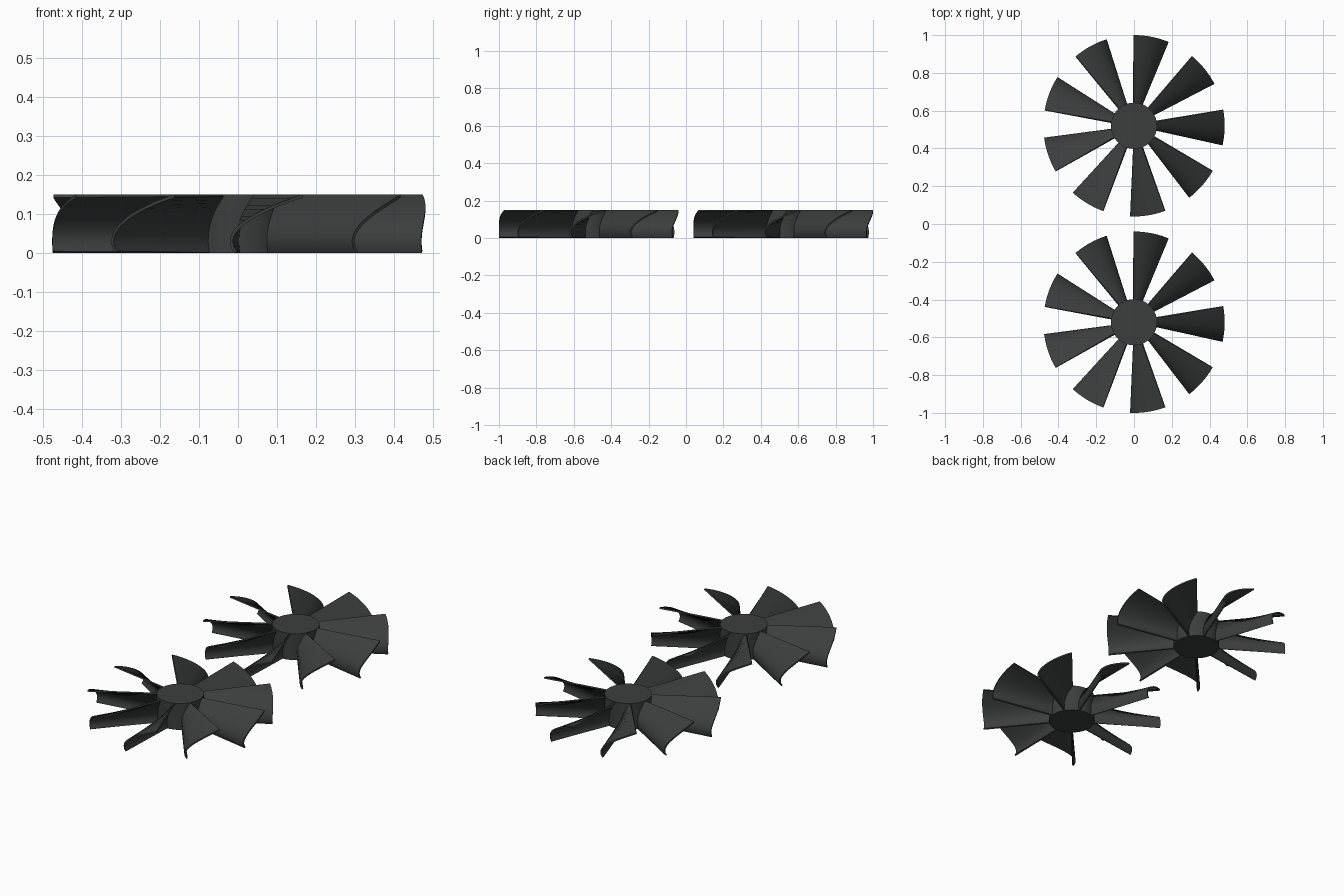
import bpy, bmesh
from math import radians, cos, sin

if "Cube" in bpy.data.objects:
    bpy.data.objects.remove(bpy.data.objects["Cube"])

H, R_TIP, R_HUB, BLADES = 0.15, 0.48, 0.122, 9
SWEEP, Z_TURN = radians(22.5), 0.03
THICK = 0.008

mat = bpy.data.materials.new("dark_grey")
mat.diffuse_color = (0.045, 0.048, 0.047, 1)
mat.use_nodes = True
mat.node_tree.nodes["Principled BSDF"].inputs["Base Color"].default_value = mat.diffuse_color


def finish(obj):
    obj.data.materials.append(mat)
    bpy.ops.object.select_all(action='DESELECT')
    obj.select_set(True)
    bpy.context.view_layer.objects.active = obj
    bpy.ops.object.shade_smooth_by_angle(angle=radians(30))


def blade_angle(z, top):
    # upright at the foot, leaning forward towards the top
    return top - SWEEP + SWEEP * ((z - Z_TURN) / (H - Z_TURN)) ** 2


def make_blades(name, cy):
    steps = 16
    bm = bmesh.new()
    for k in range(BLADES):
        top = radians(90 + 360 / BLADES * k)
        rows = []
        for i in range(steps + 1):
            z = H * i / steps
            a = blade_angle(z, top)
            slope = 2 * SWEEP * (z - Z_TURN) / (H - Z_TURN) ** 2
            row = []
            for r in (R_HUB - 0.012, R_TIP):
                # thickness is measured square to the curved sheet
                m = r * slope
                n = (1 + m * m) ** 0.5
                b = a + THICK / n / r
                zb = min(H, max(0, z - THICK * m / n))
                row.append(bm.verts.new((r * cos(a), r * sin(a), z)))
                row.append(bm.verts.new((r * cos(b), r * sin(b), zb)))
            rows.append(row)      # inner front, inner back, outer front, outer back
        for p, q in zip(rows, rows[1:]):
            for u, v in ((0, 2), (2, 3), (3, 1), (1, 0)):
                bm.faces.new((p[u], p[v], q[v], q[u]))
        for row in (rows[0], rows[-1]):
            bm.faces.new((row[0], row[2], row[3], row[1]))
    bmesh.ops.recalc_face_normals(bm, faces=bm.faces)
    me = bpy.data.meshes.new(name)
    bm.to_mesh(me)
    bm.free()
    obj = bpy.data.objects.new(name, me)
    obj.location = (0, cy, 0)
    bpy.context.collection.objects.link(obj)
    finish(obj)


# two identical fan wheels, side by side
for label, cy in (("front", -0.52), ("back", 0.52)):
    bpy.ops.mesh.primitive_cylinder_add(vertices=64, radius=R_HUB, depth=H,
                                        location=(0, cy, H / 2))
    hub = bpy.context.object
    hub.name = label + "_fan_hub"
    finish(hub)
    make_blades(label + "_fan_blades", cy)
